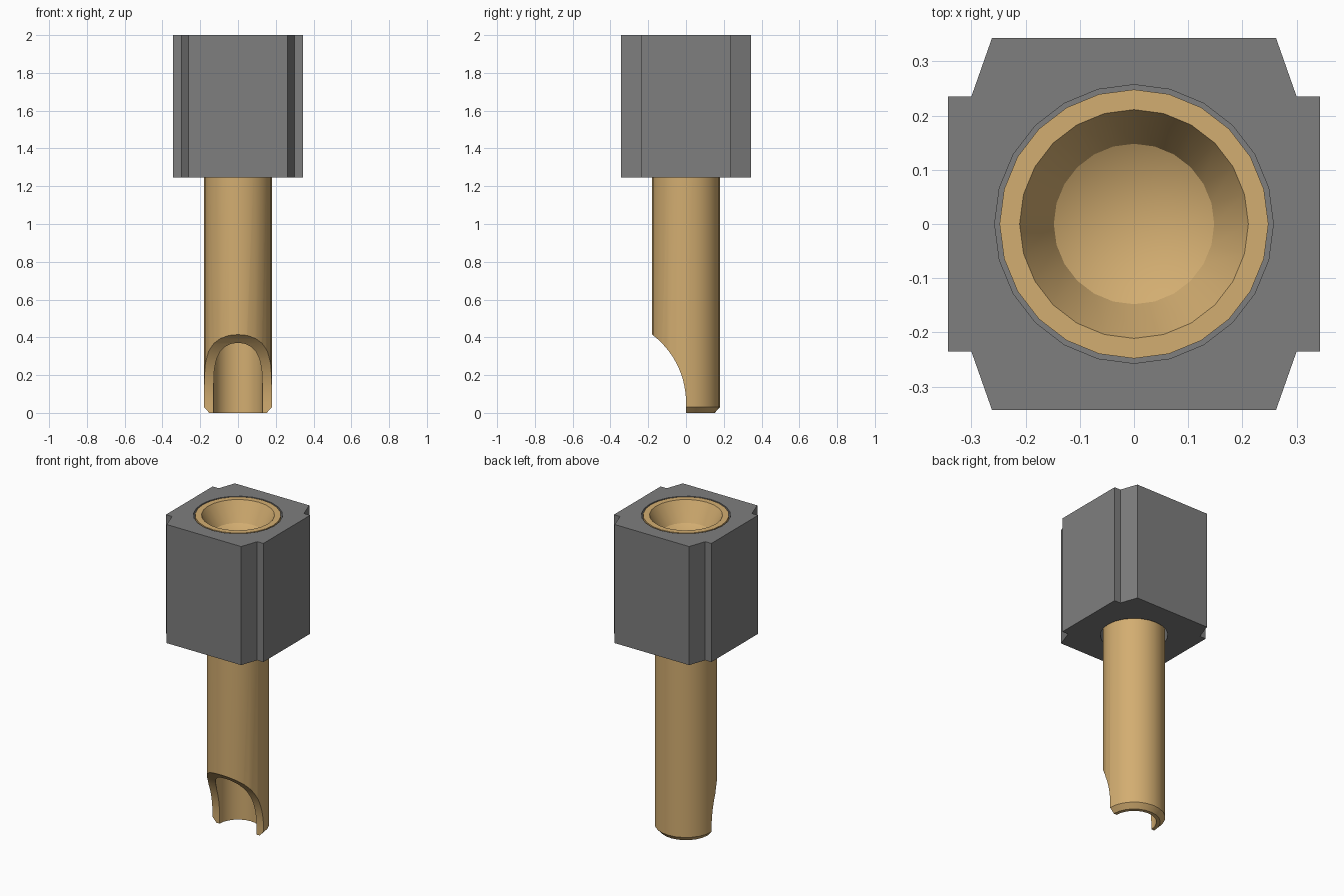
import bpy, bmesh, math

if "Cube" in bpy.data.objects:
    bpy.data.objects.remove(bpy.data.objects["Cube"], do_unlink=True)

SIDES = 24


def material(name, color):
    m = bpy.data.materials.new(name)
    m.use_nodes = True
    m.diffuse_color = color
    bsdf = next(n for n in m.node_tree.nodes if n.type == 'BSDF_PRINCIPLED')
    bsdf.inputs["Base Color"].default_value = color
    return m


brass = material("brass", (0.65, 0.42, 0.165, 1))
grey = material("grey plastic", (0.21, 0.21, 0.21, 1))


def finish(bm, name, mat):
    bmesh.ops.recalc_face_normals(bm, faces=bm.faces)
    me = bpy.data.meshes.new(name)
    bm.to_mesh(me)
    bm.free()
    me.materials.append(mat)
    ob = bpy.data.objects.new(name, me)
    bpy.context.collection.objects.link(ob)
    return ob


def lathe(name, profile, mat):
    """Spin (radius, z) points, starting and ending on the axis, into a closed solid."""
    bm = bmesh.new()
    vs = [bm.verts.new((r, 0, z)) for r, z in profile]
    edges = [bm.edges.new(p) for p in zip(vs, vs[1:])]
    bmesh.ops.spin(bm, geom=vs + edges, cent=(0, 0, 0), axis=(0, 0, 1),
                   angle=2 * math.pi, steps=SIDES)
    bmesh.ops.remove_doubles(bm, verts=bm.verts, dist=1e-5)
    return finish(bm, name, mat)


def prism(name, points, depth, mat):
    """Extrude a flat outline along a vector."""
    bm = bmesh.new()
    face = bm.faces.new([bm.verts.new(p) for p in points])
    ext = bmesh.ops.extrude_face_region(bm, geom=[face], use_keep_orig=True)
    bmesh.ops.translate(bm, vec=depth,
                        verts=[g for g in ext["geom"] if isinstance(g, bmesh.types.BMVert)])
    return finish(bm, name, mat)


def cut(target, cutter):
    cutter.hide_render = True
    mod = target.modifiers.new("cut", 'BOOLEAN')
    mod.operation = 'DIFFERENCE'
    mod.solver = 'EXACT'
    mod.object = cutter
    select(target)
    bpy.ops.object.modifier_apply(modifier=mod.name)
    bpy.data.objects.remove(cutter, do_unlink=True)


def select(ob):
    bpy.ops.object.select_all(action='DESELECT')
    ob.select_set(True)
    bpy.context.view_layer.objects.active = ob


# Housing: block with a notch at each corner, and a stepped bore
BASE, TOP, SHELF = 1.245, 2.0, 1.45
corner = [(0.343, 0.235), (0.30, 0.235), (0.262, 0.343)]
half = corner + [(-x, y) for x, y in reversed(corner)]
outline = half + [(-x, -y) for x, y in half]
housing = prism("housing", [(x, y, BASE) for x, y in outline], (0, 0, TOP - BASE), grey)
bore = lathe("bore_cutter", [(0, 1.1), (0.195, 1.1), (0.195, SHELF), (0.257, SHELF),
                             (0.257, 2.1), (0, 2.1)], grey)
cut(housing, bore)

# Contact: tapered socket in a wide collar, shaft, chamfered end with a hollow cup
contact = lathe("contact_pin", [
    (0, 1.80), (0.148, 1.88), (0.211, TOP), (0.248, TOP), (0.248, SHELF), (0.18, SHELF),
    (0.18, 0.03), (0.152, 0), (0.13, 0), (0.13, 0.50), (0, 0.50)], brass)

# Scoop that opens the cup towards the front
R, Z0 = 0.45, 0.055
arc = [(-R + R * math.cos(a), Z0 + R * math.sin(a))
       for a in (math.radians(64) * i / 16 for i in range(17))]
scoop = prism("scoop_cutter", [(-0.4, y, z) for y, z in
                               [(0, -0.1)] + arc + [(arc[-1][0], -0.1)]], (0.8, 0, 0), brass)
cut(contact, scoop)

for ob in (housing, contact):
    select(ob)
    bpy.ops.object.shade_smooth_by_angle(angle=math.radians(18 if ob is housing else 25))
